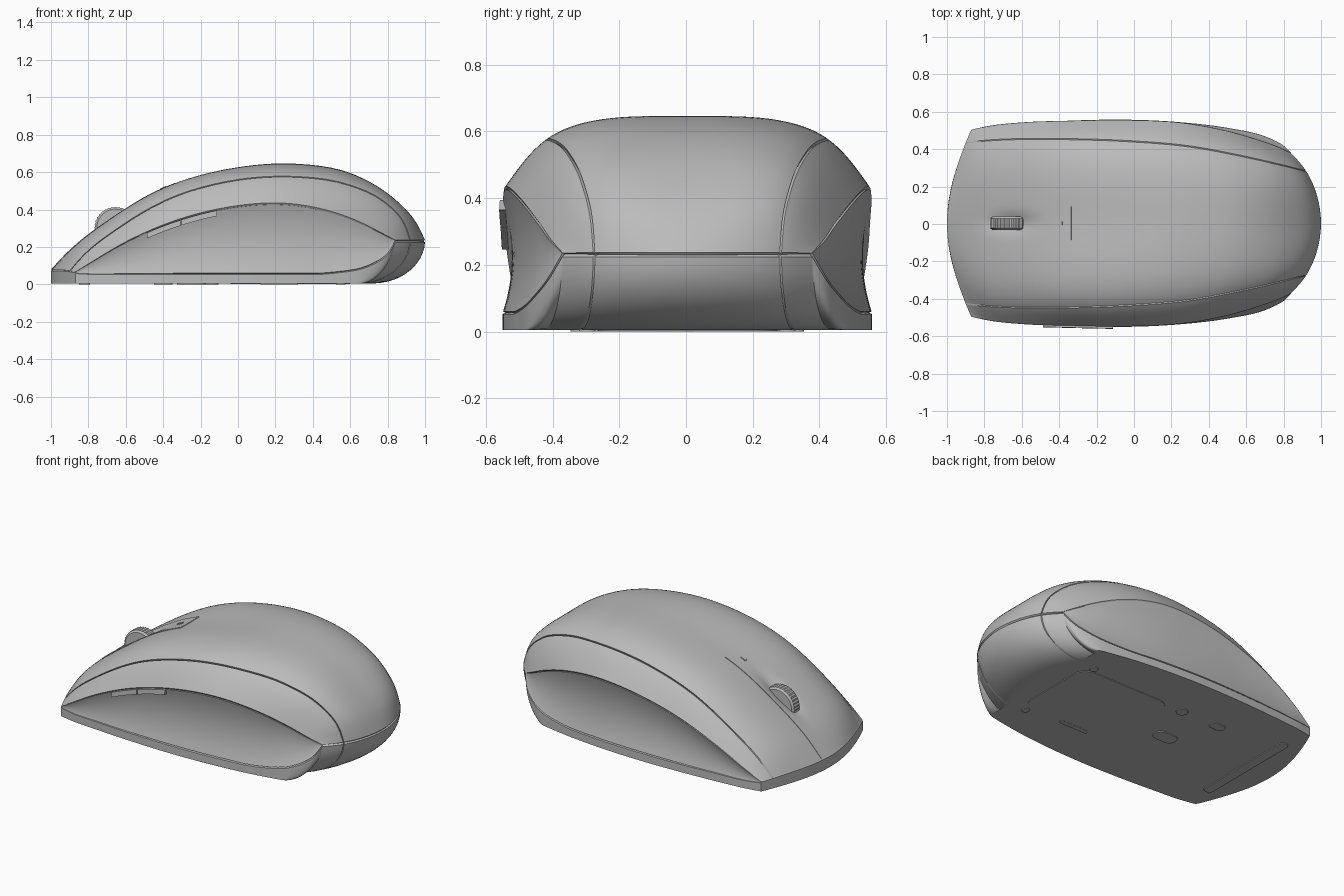
import bpy, bmesh, math
from mathutils import Vector, Matrix

cube = bpy.data.objects.get("Cube")
if cube:
    bpy.data.objects.remove(cube, do_unlink=True)

grey = bpy.data.materials.new("satin_grey")
grey.use_nodes = True
grey.diffuse_color = (0.5, 0.5, 0.5, 1)
grey.node_tree.nodes["Principled BSDF"].inputs["Base Color"].default_value = (0.5, 0.5, 0.5, 1)

SHIFT = Vector((0, 0.004, 0))


def finish(name, bm, angle=35):
    """Turn a bmesh into a smooth shaded grey object."""
    mesh = bpy.data.meshes.new(name)
    bm.to_mesh(mesh)
    bm.free()
    mesh.materials.append(grey)
    mesh.shade_smooth()
    mesh.set_sharp_from_angle(angle=math.radians(angle))
    obj = bpy.data.objects.new(name, mesh)
    obj.location = SHIFT
    bpy.context.collection.objects.link(obj)
    return obj


def spline(p, t):
    """Chord-length Catmull-Rom curve; t counts control points."""
    last = len(p) - 1
    gap = [max((p[k + 1] - p[k]).length, 1e-6) for k in range(last)]
    slope = [(p[k + 1] - p[k]) / gap[k] for k in range(last)]

    def speed(j):
        if j == 0:
            return slope[0] * 1.5 - speed(1) * 0.5
        if j == last:
            return slope[-1] * 1.5 - speed(last - 1) * 0.5
        return (slope[j - 1] * gap[j] + slope[j] * gap[j - 1]) / (gap[j] + gap[j - 1])

    i = min(int(t), last - 1)
    f = t - i
    h = f * f * (3 - 2 * f)
    return (p[i] * (1 - h) + p[i + 1] * h
            + speed(i) * gap[i] * f * (1 - f) ** 2
            - speed(i + 1) * gap[i] * f * f * (1 - f))


def steps(n, edge):
    """Values from 0 to 1 with a narrow first and last step."""
    return [0] + [edge + (1 - 2 * edge) * i / n for i in range(n + 1)] + [1]


def patch(name, grid, groove=0.01, last_row=True):
    """Skin a grid of points; sunk borders form the seams between panels."""
    bm = bmesh.new()
    rows = []
    for r, line in enumerate(grid):
        row = []
        for c, p in enumerate(line):
            rim = r == 0 or c in (0, len(line) - 1) or (last_row and r == len(grid) - 1)
            core = Vector((p.x * 0.85, 0, 0.12))
            row.append(bm.verts.new(p + (core - p).normalized() * groove if rim else p))
        rows.append(row)
    for a, b in zip(rows, rows[1:]):
        for k in range(len(a) - 1):
            bm.faces.new((a[k], a[k + 1], b[k + 1], b[k]))
    bmesh.ops.remove_doubles(bm, verts=bm.verts, dist=1e-5)
    bmesh.ops.recalc_face_normals(bm, faces=bm.faces)
    out = sum(f.normal.dot(f.calc_center_median() - Vector((0, 0, 0.2))) * f.calc_area()
              for f in bm.faces)
    if out < 0:
        bmesh.ops.reverse_faces(bm, faces=bm.faces)
    return finish(name, bm)


def rail(*pts):
    return [Vector(p) for p in pts]


def flip(p):
    return Vector((p.x, -p.y, p.z))


# Guide rails from nose to tail: ridge, top seam, side panel top and bottom
ridge = rail((-1, 0, .075), (-.9, 0, .18), (-.7, 0, .335), (-.4, 0, .51), (-.05, 0, .615),
             (.3, 0, .645), (.6, 0, .595), (.82, 0, .47), (.95, 0, .335), (1, 0, .235))
seam = rail((-.9, .43, .07), (-.82, .44, .16), (-.64, .45, .3), (-.36, .45, .46), (-.05, .44, .55),
            (.3, .41, .575), (.57, .36, .538), (.77, .315, .45), (.88, .288, .34), (.92, .28, .235))
brow = rail((-.87, .5, .065), (-.78, .52, .12), (-.6, .54, .225), (-.33, .55, .34), (-.05, .554, .41),
            (.25, .54, .43), (.5, .495, .385), (.67, .445, .32), (.78, .405, .265), (.84, .375, .235))
sill = rail((-.87, .5, .06), (-.78, .517, .055), (-.6, .533, .055), (-.33, .549, .055),
            (-.05, .554, .055), (.25, .54, .055), (.5, .51, .06), (.7, .465, .1),
            (.8, .415, .165), (.84, .375, .235))
END = len(ridge) - 1


def arch(t, u):
    """Upper shell at rail position t; u runs 0 to 4 from right to left."""
    s, b = spline(seam, t), spline(brow, t)
    p = spline([flip(b), flip(s), spline(ridge, t), s, b], u)
    # Shallow well around the wheel
    p.z -= 0.03 * math.exp(-((p.x + .655) / .11) ** 2 - (p.y / .05) ** 2)
    return p


# Upper shell
along = [END * v for v in steps(70, 0.002)]
patch("top_shell", [[arch(t, 1 + 2 * u) for u in steps(48, 0.005)] for t in along])
patch("wheel_strip", [[arch(t, 1.8 + 0.4 * u) + Vector((0, 0, .004)) for u in steps(16, 0.02)]
                      for t in [3.2 * v for v in steps(40, 0.004)]])


def hollow(t, u):
    """Concave grip surface between brow and sill."""
    b, s = spline(brow, t), spline(sill, t)
    p = b.lerp(s, u)
    p.y -= 0.11 * (b - s).length * 4 * u * (1 - u) * 0.75
    return p


for side, turn in (("left", lambda p: p), ("right", flip)):
    patch(side + "_shoulder", [[turn(arch(t, 3 + u)) for u in steps(12, 0.025)] for t in along])
    patch(side + "_grip", [[turn(hollow(t, u)) for u in steps(14, 0.015)] for t in along])


# Lower shell: the rim curls under to a flat bottom
def foot(p):
    f = min(max((p.z - .075) / .16, 0), 1)
    return Vector((p.x - .28 * f, p.y * (1 + .15 * f), .005))


def curl(rim):
    grid = []
    for s in reversed(steps(12, 0.03)):
        a = s * math.pi / 2
        line = []
        for p in rim:
            q = foot(p)
            line.append(Vector((*q.xy.lerp(p.xy, math.sin(a)), q.z + (p.z - q.z) * (1 - math.cos(a)))))
        grid.append(line)
    return grid


half = ([arch(0, 2 + u / 10) for u in range(21)]
        + [spline(sill, t) for t in along]
        + [arch(END, 4 - u) for u in steps(12, 0.025)])
tail = [arch(END, 3 - 2 * u) for u in steps(32, 0.006)]
patch("base_rim", curl([flip(p) for p in reversed(half)] + half[1:]), last_row=False)
patch("tail_shell", curl(tail), last_row=False)
outline = [foot(p) for p in half + tail[:len(tail) // 2]]
patch("bottom_plate", [[flip(p), p] for p in outline], groove=0)

# Scroll wheel with ribbed tread
bm = bmesh.new()
RIBS = 36
profile = ((-.036, .085), (-.036, .1), (-.026, .113), (.026, .113), (.036, .1), (.036, .085))
rings = []
for k in range(RIBS * 2):
    a = math.pi * k / RIBS
    ring = []
    for y, r in profile:
        r -= .004 * (k % 2) if r > .11 else 0
        ring.append(bm.verts.new((-.655 + r * math.cos(a), y, .302 + r * math.sin(a))))
    rings.append(ring)
for k, a in enumerate(rings):
    b = rings[(k + 1) % len(rings)]
    for j in range(len(profile) - 1):
        bm.faces.new((a[j], a[j + 1], b[j + 1], b[j]))
for j in (0, -1):
    bm.faces.new([ring[j] for ring in rings])
bmesh.ops.recalc_face_normals(bm, faces=bm.faces)
finish("scroll_wheel", bm)


def block(name, size, place, tilt=0, corner=0.0):
    """Small box with optional rounded upright corners."""
    bm = bmesh.new()
    bmesh.ops.create_cube(bm, size=1, matrix=Matrix.Diagonal((*size, 1)))
    if corner:
        upright = [e for e in bm.edges if abs(e.verts[0].co.z - e.verts[1].co.z) > size[2] / 2]
        bmesh.ops.bevel(bm, geom=upright, offset=corner, segments=5, affect='EDGES', profile=0.5)
    bmesh.ops.transform(bm, verts=bm.verts,
                        matrix=Matrix.Translation(place) @ Matrix.Rotation(tilt, 4, 'Y'))
    return finish(name, bm)


block("indicator_light", (.035, .018, .008), arch(3, 2) + Vector((0, 0, .005)), -.4)

# Thumb buttons just under the right brow
for name, start, stop in (("front_thumb_button", 2.43, 3.08), ("rear_thumb_button", 3.1, 3.78)):
    bm = bmesh.new()
    loops = []
    for k in range(9):
        p = flip(spline(brow, start + (stop - start) * k / 8))
        loops.append([bm.verts.new(p + Vector((0, y, z)))
                      for y, z in ((.04, -.004), (-.008, -.004), (-.01, -.034), (.04, -.034))])
    for a, b in zip(loops, loops[1:]):
        for j in range(4):
            bm.faces.new((a[j], a[j - 1], b[j - 1], b[j]))
    bm.faces.new(loops[0])
    bm.faces.new(loops[-1])
    bmesh.ops.recalc_face_normals(bm, faces=bm.faces)
    finish(name, bm)

# Underside details
block("battery_cover", (.64, .54, .006), (.28, 0, .004), corner=.08)
block("cover_latch", (.2, .03, .006), (.22, -.27, .003), corner=.01)
block("front_glide_pad", (.06, .7, .006), (-.82, 0, .003), corner=.025)
block("sensor_window", (.15, .09, .006), (-.25, -.03, .003), corner=.04)
block("power_switch", (.1, .06, .006), (-.4, .25, .003), corner=.025)
block("pairing_button", (.07, .07, .006), (-.14, .25, .003), corner=.034)
for side, y in (("left", .3), ("right", -.3)):
    block(side + "_rear_glide_pad", (.05, .05, .006), (.55, y, .003), corner=.024)
